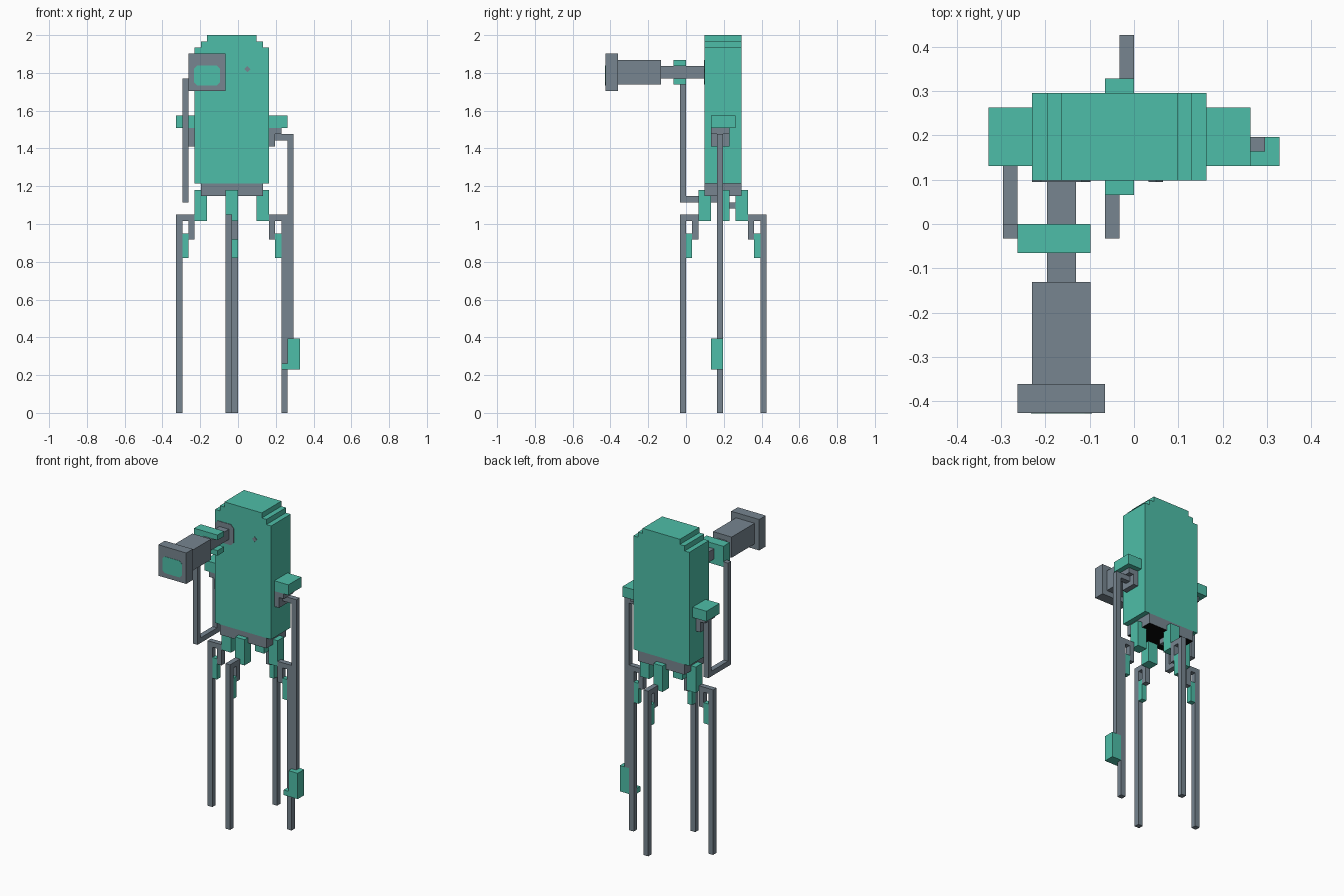
import bpy, bmesh, math
from mathutils import Vector

cube = bpy.data.objects.get("Cube")
if cube:
    bpy.data.objects.remove(cube, do_unlink=True)

U = 2 / 61  # one block unit


def material(name, rgb):
    m = bpy.data.materials.new(name)
    m.use_nodes = True
    m.diffuse_color = (*rgb, 1)
    m.node_tree.nodes["Principled BSDF"].inputs["Base Color"].default_value = (*rgb, 1)
    return m


TEAL = material("teal", (0.076, 0.515, 0.392))
GREY = material("slate grey", (0.184, 0.235, 0.279))
BLACK = material("black", (0.002, 0.002, 0.002))


def finish(name, bm, *mats):
    bmesh.ops.recalc_face_normals(bm, faces=bm.faces)
    me = bpy.data.meshes.new(name)
    bm.to_mesh(me)
    bm.free()
    for m in mats:
        me.materials.append(m)
    ob = bpy.data.objects.new(name, me)
    bpy.context.collection.objects.link(ob)
    return ob


def boxes(name, mat, *spans):
    """Boxes given as (x0, x1, y0, y1, z0, z1) in block units."""
    bm = bmesh.new()
    for s in spans:
        lo, hi = Vector(s[0::2]), Vector(s[1::2])
        vs = bmesh.ops.create_cube(bm, size=1)["verts"]
        for v in vs:
            v.co = [((a + b) / 2 + c * (b - a)) * U for a, b, c in zip(lo, hi, v.co)]
    return finish(name, bm, mat)


def prism(name, mat, profile, y0, y1):
    """Front profile of (x, z) points extruded from y0 to y1."""
    bm = bmesh.new()
    face = bm.faces.new([bm.verts.new((x * U, y0 * U, z * U)) for x, z in profile])
    out = bmesh.ops.extrude_face_region(bm, geom=[face])["geom"]
    bmesh.ops.translate(bm, vec=(0, (y1 - y0) * U, 0),
                        verts=[v for v in out if isinstance(v, bmesh.types.BMVert)])
    return finish(name, bm, mat)


def octagon(cx, cz, w, h, c):
    return [(cx + sx * (w - a), cz + sz * (h - b)) for sx, sz, a, b in (
        (-1, -1, c, 0), (1, -1, c, 0), (1, -1, 0, c), (1, 1, 0, c),
        (1, 1, c, 0), (-1, 1, c, 0), (-1, 1, 0, c), (-1, -1, 0, c))]


# Body with a stepped top, symmetric about x = -1
half = [(6, 37), (6, 59), (5, 59), (5, 60), (4, 60), (4, 61)]
prism("body", TEAL, [(-1 + x, z) for x, z in half] + [(-1 - x, z) for x, z in reversed(half)], 3, 9)

# Waist with a dark underside
waist = boxes("waist", GREY, (-6, 4, 3, 9, 35, 37))
waist.data.materials.append(BLACK)
for p in waist.data.polygons:
    if p.normal.z < -0.9:
        p.material_index = 1
boxes("waist_connector", GREY, (-1, 0, 7, 8, 33, 34))

# Painted eye and scope mount on the body front
prism("small_eye", GREY, [(1, 55.5), (1.5, 55), (2, 55.5), (1.5, 56)], 2.9, 3)
prism("scope_mount", GREY, octagon(-5, 55, 2, 2, 0.6), 2.9, 3)

# Eye scope
boxes("scope_rod", GREY, (-6, -4, -4, 3, 54, 56))
boxes("scope_barrel", GREY, (-7, -3, -11, -4, 53, 57))
boxes("scope_head", GREY, (-8, -2, -13, -11, 52, 58))
prism("scope_lens", TEAL, octagon(-5, 54.5, 2.1, 1.6, 0.5), -13.05, -13)

# Legs: spans run outward from the outer face of the hip
LEGS = [("front", 1, -1, 2, -2, -2), ("back", 1, 1, 10, -2, -1),
        ("left", 0, 1, 5, 5, 5), ("right", 0, -1, -7, 5, 5)]
for side, axis, sign, start, hip_lat, lat in LEGS:
    def span(a, b, z0, z1, l=lat, w=1):
        r = sorted((start + sign * a, start + sign * b))
        q = [l, l + w]
        return (*r, *q, z0, z1) if axis == 0 else (*q, *r, z0, z1)
    boxes(side + "_hip", TEAL, span(-2, 0, 31, 36, hip_lat, 2))
    boxes(side + "_leg", GREY, span(0, 2, 31, 32), span(2, 3, 0, 32), span(0, 1, 28, 31))
    boxes(side + "_leg_damper", TEAL, span(1, 2, 25, 29))

# Shoulders, mirrored about x = -1
for side, s in (("left", 1), ("right", -1)):
    def mx(a, b):
        return sorted((-1 + s * a, -1 + s * b))
    boxes(side + "_shoulder", TEAL, (*mx(6, 9), 4, 8, 46, 48))
    boxes(side + "_shoulder_joint", GREY, (*mx(6, 7), 4, 7, 43, 46), (*mx(7, 8), 4, 7, 45, 46))

# Left arm hanging straight, with a hooked hand
boxes("left_arm", GREY, (6, 8, 5, 6, 44, 45), (8, 9, 5, 6, 12, 45))
boxes("left_hand", TEAL, (8, 10, 4, 6, 7, 12), (7, 8, 4, 5, 7, 8))

# Right arm bent up, with a hand gripping the scope
boxes("right_arm", GREY, (-9, -8, 5, 6, 35, 45), (-9, -8, -1, 6, 34, 35),
      (-9, -8, -1, 0, 35, 54))
boxes("right_hand", TEAL, (-8, -6, -2, 0, 54, 56), (-8, -3, -2, 0, 56, 57),
      (-8, -3, -2, 0, 53, 54))
